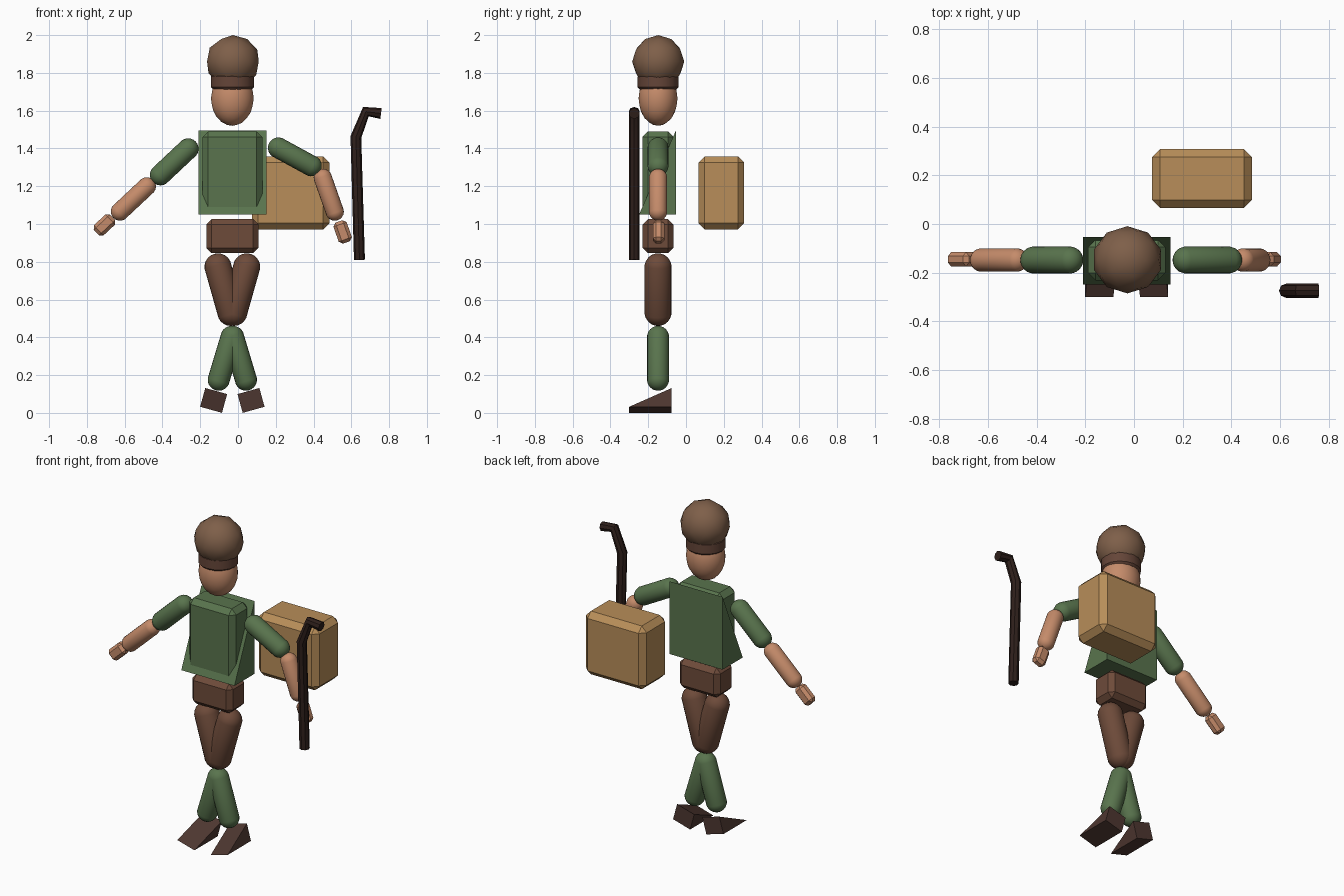
import bpy, bmesh, math
from mathutils import Vector, Matrix

if "Cube" in bpy.data.objects:
    bpy.data.objects.remove(bpy.data.objects["Cube"])

CX, CY = -0.03, -0.148   # axis of the figure


def mat(name, r, g, b):
    m = bpy.data.materials.new(name)
    m.diffuse_color = (r, g, b, 1)
    m.use_nodes = True
    m.node_tree.nodes["Principled BSDF"].inputs["Base Color"].default_value = m.diffuse_color
    return m


HAT = mat("hat_brown", 0.21, 0.115, 0.067)
BAND = mat("band_brown", 0.13, 0.06, 0.04)
SKIN = mat("skin", 0.56, 0.26, 0.145)
GREEN = mat("green", 0.1, 0.175, 0.075)
TROUSER = mat("trouser_brown", 0.155, 0.07, 0.042)
SHOE = mat("shoe_brown", 0.075, 0.038, 0.03)
TAN = mat("tan", 0.48, 0.27, 0.1)
WOOD = mat("dark_wood", 0.028, 0.014, 0.011)


def finish(name, bm, material, smooth=False):
    bmesh.ops.recalc_face_normals(bm, faces=bm.faces)
    me = bpy.data.meshes.new(name)
    bm.to_mesh(me)
    bm.free()
    me.materials.append(material)
    ob = bpy.data.objects.new(name, me)
    bpy.context.collection.objects.link(ob)
    if smooth:
        bpy.ops.object.select_all(action='DESELECT')
        ob.select_set(True)
        bpy.context.view_layer.objects.active = ob
        bpy.ops.object.shade_smooth_by_angle(angle=math.radians(30))
    return ob


def box(name, centre, size, bevel, material, angle=0.0):
    """Chamfered box, turned about the y axis."""
    bm = bmesh.new()
    bmesh.ops.create_cube(bm, size=1, matrix=Matrix.Diagonal((*size, 1)))
    bmesh.ops.bevel(bm, geom=bm.edges[:], offset=bevel, segments=1, affect='EDGES')
    bm.transform(Matrix.Translation(centre) @ Matrix.Rotation(angle, 4, 'Y'))
    return finish(name, bm, material)


def capsule(name, a, b, r, material):
    """Round-ended limb between two (x, z) joint centres."""
    a, b = Vector((a[0], CY, a[1])), Vector((b[0], CY, b[1]))
    d = b - a
    bm = bmesh.new()
    bmesh.ops.create_uvsphere(bm, u_segments=20, v_segments=11, radius=r * 1.01)
    for v in bm.verts:
        v.co.z += math.copysign(d.length / 2, v.co.z)
    bm.transform(Matrix.Translation((a + b) / 2) @ d.to_track_quat('Z', 'Y').to_matrix().to_4x4())
    return finish(name, bm, material, True)


def ball(name, centre, radii, subdivisions, material):
    bm = bmesh.new()
    bmesh.ops.create_icosphere(bm, subdivisions=subdivisions, radius=1)
    bm.transform(Matrix.Translation(centre) @ Matrix.Diagonal((*radii, 1)))
    return finish(name, bm, material, True)


def wedge(name, centre, size, material, angle=0.0):
    """Ramp with its tall upright face at the back."""
    w, l, h = (s / 2 for s in size)
    bm = bmesh.new()
    profile = [bm.verts.new((-w, y, z)) for y, z in ((-l, -h), (l, -h), (l, h))]
    face = bm.faces.new(profile)
    ext = bmesh.ops.extrude_face_region(bm, geom=[face])
    bmesh.ops.translate(bm, vec=(2 * w, 0, 0),
                        verts=[g for g in ext['geom'] if isinstance(g, bmesh.types.BMVert)])
    bm.transform(Matrix.Translation(centre) @ Matrix.Rotation(angle, 4, 'Y'))
    return finish(name, bm, material)


# head, hat and hat band
ball("head", (CX, CY, 1.665), (0.113, 0.103, 0.145), 3, SKIN)
ball("hat", (CX + 0.003, CY + 0.001, 1.86), (0.144, 0.138, 0.14), 2, HAT)
bm = bmesh.new()
bmesh.ops.create_cone(bm, cap_ends=True, segments=16, radius1=0.114, radius2=0.114, depth=0.08)
rims = [e for e in bm.edges if abs(e.verts[0].co.z - e.verts[1].co.z) < 1e-5]
bmesh.ops.bevel(bm, geom=rims, offset=0.012, segments=1, affect='EDGES')
bm.transform(Matrix.Translation((CX, CY, 1.752)) @ Matrix.Diagonal((1, 0.95, 1, 1)))
finish("hat_band", bm, BAND, True)

# body
box("torso", (CX, CY, 1.27), (0.317, 0.166, 0.44), 0.03, GREEN)
wedge("cape", (CX, -0.151, 1.2725), (0.36, 0.195, 0.445), GREEN)
box("pelvis", (CX, CY, 0.936), (0.276, 0.162, 0.18), 0.028, TROUSER)

# legs, mirrored about the figure axis
for side, s in (("right", -1), ("left", 1)):
    capsule(side + "_thigh", (CX + s * 0.076, 0.773), (CX + s * 0.008, 0.532), 0.071, TROUSER)
    capsule(side + "_shin", (CX + s * 0.004, 0.402), (CX + s * 0.072, 0.176), 0.058, GREEN)
    wedge(side + "_foot", (CX + s * 0.099, -0.188, 0.066), (0.12, 0.225, 0.103), SHOE,
          -s * math.radians(15.5))

# arms: shoulder, elbow, forearm top, wrist, hand centre
arms = {
    "right": ((-0.264, 1.398), (-0.411, 1.26), (-0.483, 1.199), (-0.625, 1.066), (-0.707, 0.995)),
    "left": ((0.214, 1.403), (0.388, 1.308), (0.449, 1.244), (0.512, 1.066), (0.554, 0.958)),
}
for side, (sh, el, fo, wr, ha) in arms.items():
    capsule(side + "_upper_arm", sh, el, 0.055, GREEN)
    capsule(side + "_forearm", fo, wr, 0.048, SKIN)
    box(side + "_hand", (ha[0], CY + 0.003, ha[1]), (0.074, 0.06, 0.118), 0.017, SKIN,
        math.atan2(fo[0] - wr[0], fo[1] - wr[1]))

# pack behind the figure
box("pack", (0.279, 0.187, 1.1645), (0.41, 0.242, 0.387), 0.033, TAN)

# walking stick with a bent handle
cu = bpy.data.curves.new("walking_stick", 'CURVE')
cu.dimensions = '3D'
cu.bevel_depth = 0.029
cu.bevel_resolution = 2
cu.use_fill_caps = True
path = ((0.643, 0.81), (0.624, 1.46), (0.677, 1.595), (0.757, 1.585))
sp = cu.splines.new('POLY')
sp.points.add(len(path) - 1)
for p, (x, z) in zip(sp.points, path):
    p.co = (x, -0.274, z, 1)
cu.materials.append(WOOD)
stick = bpy.data.objects.new("walking_stick", cu)
bpy.context.collection.objects.link(stick)
bpy.ops.object.select_all(action='DESELECT')
stick.select_set(True)
bpy.context.view_layer.objects.active = stick
bpy.ops.object.convert(target='MESH')
bpy.ops.object.shade_smooth_by_angle(angle=math.radians(30))
